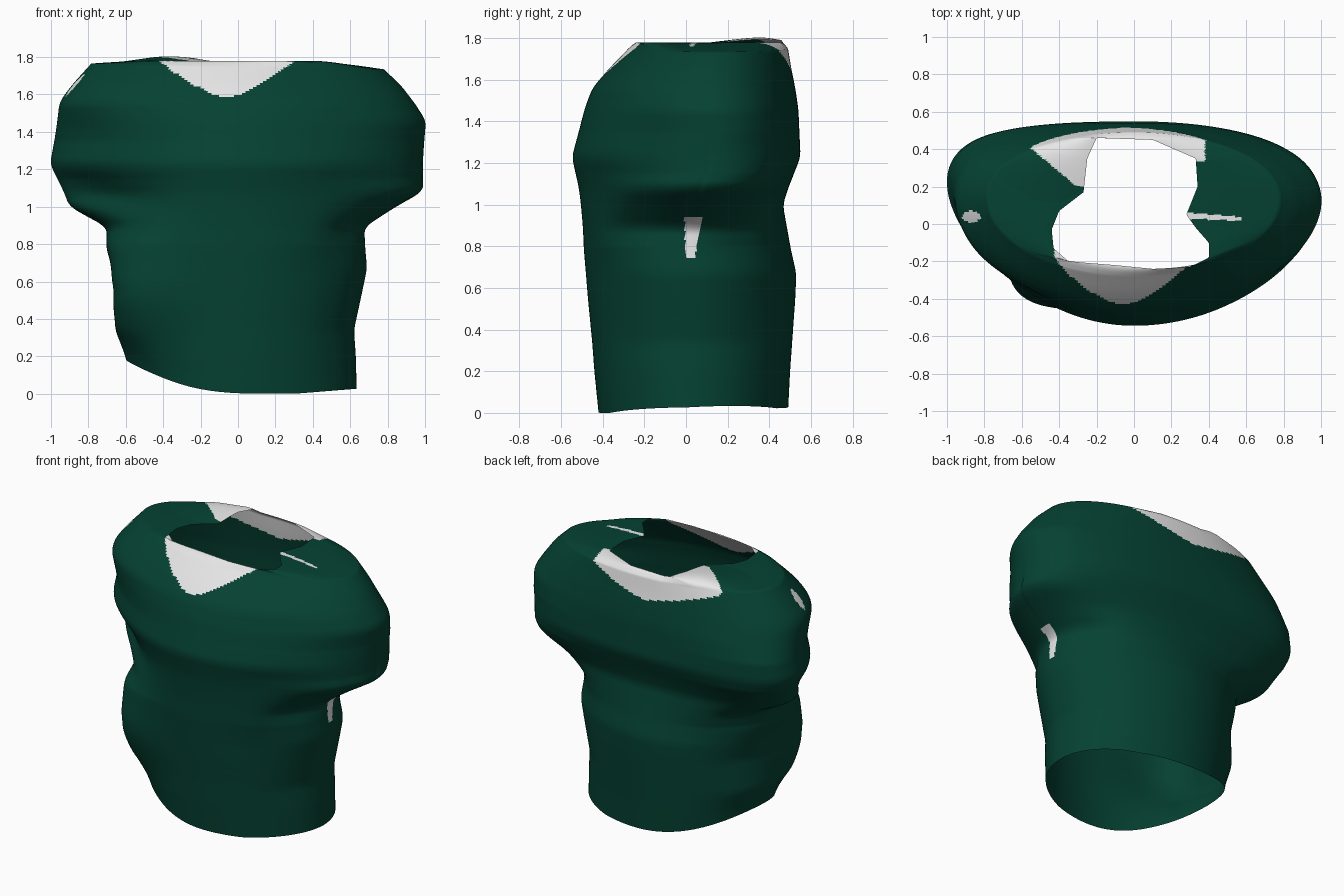
import bpy, bmesh, math

if "Cube" in bpy.data.objects:
    bpy.data.objects.remove(bpy.data.objects["Cube"])

def material(name, rgb):
    m = bpy.data.materials.new(name)
    m.diffuse_color = (*rgb, 1)
    m.use_nodes = True
    m.node_tree.nodes["Principled BSDF"].inputs["Base Color"].default_value = m.diffuse_color
    return m

GREEN = material("dark green cloth", (0.0015, 0.054, 0.032))
WHITE = material("white lining", (0.84, 0.84, 0.84))
SEG = 280

# Shirt profile: z, left x, right x, front y, back y
RINGS = [
    (0.00, -0.56, 0.635, -0.42, 0.49), (0.20, -0.60, 0.63, -0.44, 0.50),
    (0.34, -0.65, 0.62, -0.45, 0.51), (0.55, -0.63, 0.665, -0.47, 0.525),
    (0.67, -0.66, 0.69, -0.48, 0.53), (0.78, -0.70, 0.68, -0.49, 0.505),
    (0.89, -0.70, 0.675, -0.495, 0.485), (1.00, -0.91, 0.84, -0.505, 0.465),
    (1.08, -0.94, 0.98, -0.515, 0.49), (1.23, -1.005, 0.985, -0.548, 0.55),
    (1.46, -0.96, 1.005, -0.485, 0.54), (1.56, -0.94, 0.94, -0.445, 0.525),
    (1.66, -0.86, 0.87, -0.36, 0.505), (1.75, -0.78, 0.78, -0.275, 0.49)]

# Local swellings: angle, angular spread, centre z, z spread, strength
BULGES = [
    (3.84, 0.28, 0.54, 0.20, 0.25),     # crumpled cloth, front left of the waist
    (3.78, 0.30, 1.04, 0.08, -0.12),    # left sleeve cut back at the front
    (3.90, 0.40, 1.60, 0.11, 0.08),     # left shoulder, front
    (0.65, 0.40, 1.10, 0.10, 0.03)]     # right sleeve edge, back

# Neck opening seen from above, anticlockwise
NECK = [(0.28, 0.05), (0.34, 0.2), (0.33, 0.35), (0.1, 0.45), (-0.2, 0.46),
        (-0.25, 0.35), (-0.27, 0.17), (-0.4, 0.07), (-0.44, -0.03), (-0.43, -0.13),
        (-0.35, -0.2), (-0.1, -0.22), (0.1, -0.24), (0.3, -0.23), (0.4, -0.18),
        (0.4, -0.1), (0.33, -0.02)]

def extents(z):
    for a, b in zip(RINGS, RINGS[1:]):
        if z <= b[0]:
            f = max(0, (z - a[0]) / (b[0] - a[0]))
            return [p + (q - p) * f for p, q in zip(a[1:], b[1:])]
    return RINGS[-1][1:]

def blurred(z, r):
    """Profile averaged over a height range, to soften the folds."""
    r = min(r, max(0, 1.75 - z), max(0, z))
    samples = [extents(z + r * k / 4) for k in range(-4, 5)]
    return [sum(s[i] for s in samples) / 9 for i in range(4)]

cache = {}
def profiles(z):
    key = round(z, 3)
    if key not in cache:
        cache[key] = blurred(z, 0.03), blurred(z, 0.24)
    return cache[key]

def body_point(z, t):
    sharp, soft = profiles(z)
    xl, xr, yf, yb = sharp
    c, s = math.cos(t), math.sin(t)
    # the armpit step only shows near the sides
    f = min(1, max(0, (abs(c) - 0.45) / 0.45))
    f = f * f * (3 - 2 * f)
    xl, xr = soft[0] + (xl - soft[0]) * f, soft[1] + (xr - soft[1]) * f
    x = (xr if c > 0 else -xl) * c
    sleeve = min(1, max(0, (z - 0.8) / 0.35))       # sleeves sit further back
    shift = (0.22 if c < 0 else 0.12) * c * c * sleeve
    if z > 1.35:
        shift *= 1 - (z - 1.35) * 2
    y = (yb - yf) / 2 * s
    k = 1 + sum(g * math.exp(-((t - a) / w) ** 2 / 2 - ((z - zc) / zw) ** 2 / 2)
                for a, w, zc, zw, g in BULGES)
    return x * k, (yf + yb) / 2 + y * k + shift

def neck_point(t):
    def ang(p):
        return math.atan2(p[1] - 0.1, p[0] + 0.02) % math.tau
    pts = sorted(NECK, key=ang)
    angles = [ang(p) for p in pts]
    for i in range(len(pts)):
        a, b = angles[i - 1], angles[i]
        u = t
        if i == 0:
            a -= math.tau
            u = t - math.tau if t > angles[-1] else t
        if a <= u <= b:
            f = (u - a) / (b - a)
            return [p + (q - p) * f for p, q in zip(pts[i - 1], pts[i])]
    return pts[0]

def hem(x, y):
    return (0.14 * (max(0, 0.2 - x) / 0.73) ** 3
            + 0.08 * max(0, x - 0.3) + 0.05 * max(0, y))

def is_white(x, y, z):
    # collar front V
    if y < -0.12 and z > 1.58 + 0.2 * (abs(x + 0.06) / 0.365) ** 1.4:
        return True
    # collar back, wider on the left
    if (y > 0.17 - (x + 0.27) * 0.833 and y > 0.2 and x < 0.38
            and (x < 0.1 or y > 0.33)
            and z > 1.61 + 0.14 * (abs(x + 0.04) / (0.56 if x < -0.04 else 0.46)) ** 1.3):
        return True
    # small gaps: armpit, left shoulder, right shoulder seam
    if x > 0.5 and 0.74 < z < 0.94:
        return abs(y - 0.02 - 0.08 * (z - 0.74)) < 0.02 + 0.12 * (z - 0.74)
    if z > 1.5 and ((x + 0.87) / 0.05) ** 2 + ((y - 0.04) / 0.03) ** 2 < 1:
        return True
    return (z > 1.7 and 0.28 < x < 0.58
            and abs(y - 0.045 + 0.06 * (x - 0.28)) < 0.016 - 0.02 * (x - 0.28))

# Shirt shell: rows from the hem up, then over the shoulders to the neck
bm = bmesh.new()
rows = []
for n in range(161):
    z = 1.75 * n / 160
    row = []
    for i in range(SEG):
        t = math.tau * i / SEG
        h = hem(*body_point(0.15, t))
        zz = h + z * (0.5 - h) / 0.5 if z < 0.5 else z
        x, y = body_point(zz, t)
        row.append(bm.verts.new((x, y, zz - 0.02 * x * max(0, z - 1.55) / 0.2)))
    rows.append(row)
STEPS = 40
for k in range(1, STEPS + 1):
    b = k / STEPS
    row = []
    for i in range(SEG):
        t = math.tau * i / SEG
        (x0, y0), (x1, y1) = body_point(1.75, t), neck_point(t)
        x, y = x0 + (x1 - x0) * b, y0 + (y1 - y0) * b
        lift = 0.05 * b ** 0.5 * max(0, 1 - math.hypot(x + 0.45, y - 0.42) / 0.3)
        z = 1.75 + 0.03 * math.sin(b * math.pi / 2) - 0.02 * x * (1 - b) + lift
        row.append(bm.verts.new((x, y, z)))
    rows.append(row)
for lo, hi in zip(rows, rows[1:]):
    for i in range(SEG):
        j = (i + 1) % SEG
        f = bm.faces.new((lo[i], lo[j], hi[j], hi[i]))
        f.smooth = True
        f.material_index = int(is_white(*f.calc_center_median()))

mesh = bpy.data.meshes.new("shirt_body")
bm.to_mesh(mesh)
bm.free()
mesh.materials.append(GREEN)
mesh.materials.append(WHITE)
shirt = bpy.data.objects.new("shirt_body", mesh)
bpy.context.collection.objects.link(shirt)
